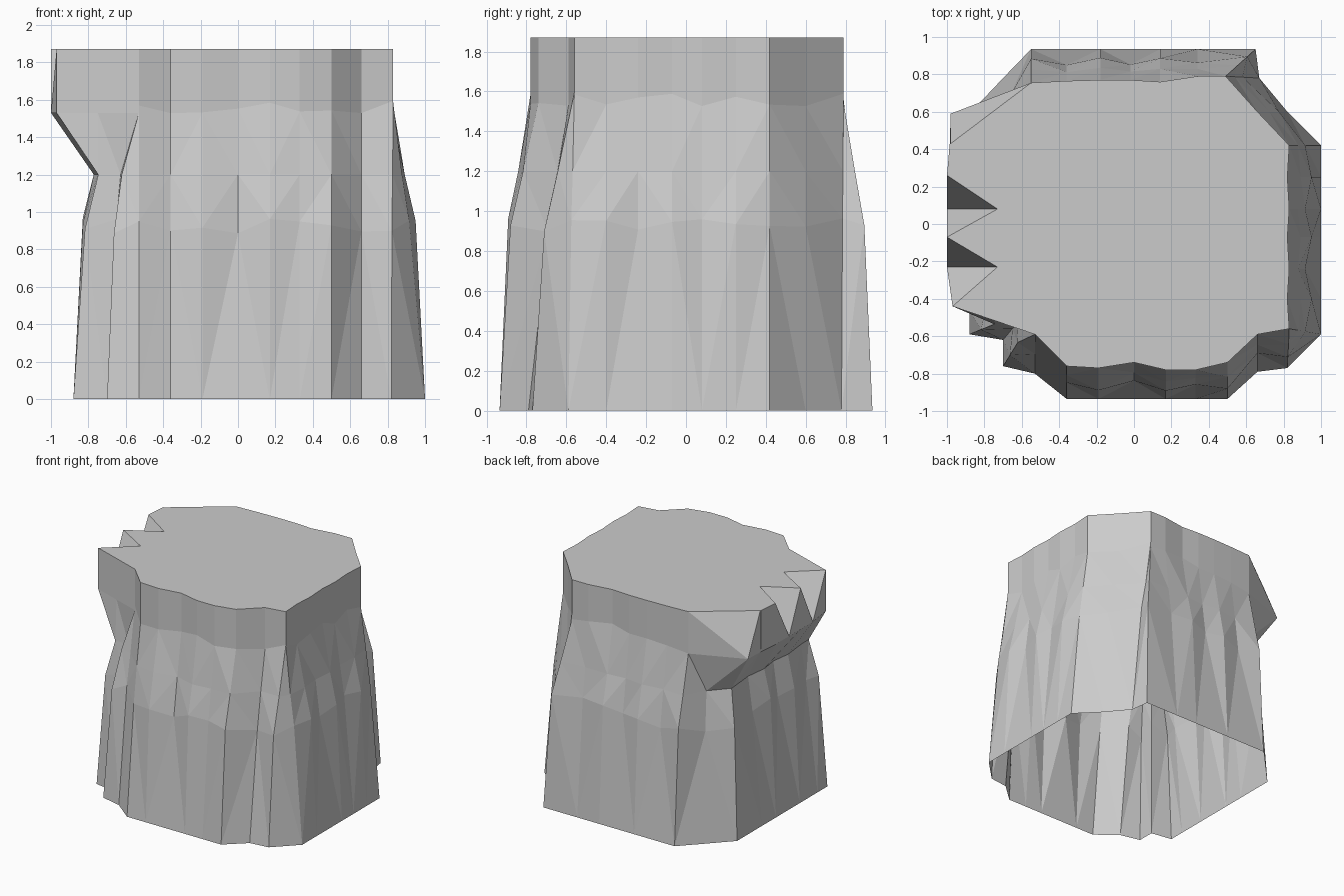
import bpy, bmesh, random

if "Cube" in bpy.data.objects:
    bpy.data.objects.remove(bpy.data.objects["Cube"])
random.seed(4)

TOP_Z = 1.87
# Each column runs up the trunk: (trunk xy, base xy, lip xy, rim xy)
cols = []

def col(trunk, base, lip=None, rim=None):
    lip = lip or trunk
    cols.append((trunk, base, lip, rim or lip))

# Front wall, straight at the ground and wavy at the rim
for x, y in [(-.36, -.76), (-.19, -.77), (0, -.74), (.17, -.78), (.33, -.78), (.5, -.74)]:
    col((x, y), (x, -.935))
# Front right corner flares
col((.66, -.59), (.66, -.79))
col((.83, -.56), (.82, -.77))
col((.83, -.56), (1, -.59))
# Right wall
for i, y in enumerate([-.4, -.24, -.07, .08, .25, .42]):
    col((.82 + .01 * (i % 2), y), (1, y))
# Back right corner
col((.66, .6), (.82, .6))
col((.49, .79), (.67, .78))
col((.49, .79), (.65, .935))
# Back wall
for x, y in [(.34, .79), (.14, .76), (-.02, .77), (-.18, .77), (-.36, .765), (-.55, .755)]:
    col((x, y), (x, .935))
# Back left corner, flaring out into the overhanging lip
col((-.62, .6), (-.70, .78), (-.98, .59), (-.98, .43))
col((-.70, .45), (-.88, .59), (-.985, .43))
# Left wall with the notched lip
for y, notch in [(.26, 0), (.08, 1), (-.07, 0), (-.23, 1)]:
    col((-.70, y), (-.88, y), (-1, y), (-.73 if notch else -1, y))
col((-.70, -.42), (-.88, -.46), (-.97, -.44))
# Front left corner folds
col((-.66, -.5), (-.88, -.59), (-.97, -.44))
col((-.6, -.5), (-.70, -.62), (-.75, -.515))
col((-.57, -.55), (-.70, -.76), (-.53, -.59))
col((-.53, -.59), (-.53, -.80))

def mix(a, b, t):
    return (a[0] + (b[0] - a[0]) * t, a[1] + (b[1] - a[1]) * t)

bm = bmesh.new()
grid = []
for i, (trunk, base, lip, rim) in enumerate(cols):
    bulge = .72 if i % 2 else .5          # alternating bark ridges and grooves
    mid_z = .92 + random.uniform(-.04, .05)
    lip_z = 1.55 + random.uniform(-.03, .05)
    if lip != trunk:
        lip_z = 1.53
    points = [(*base, 0), (*mix(trunk, base, bulge), mid_z),
              (*mix(trunk, base, bulge * .55), 1.2),
              (*lip, lip_z), (*rim, TOP_Z)]
    grid.append([bm.verts.new(p) for p in points])

# Bark walls (the underside stays open)
for i, a in enumerate(grid):
    b = grid[(i + 1) % len(grid)]
    for k in range(4):
        bm.faces.new((a[k], b[k], b[k + 1], a[k + 1]))
# Flat cut top
bm.faces.new([c[4] for c in grid])
bmesh.ops.remove_doubles(bm, verts=bm.verts, dist=.002)
walls = [f for f in bm.faces if len(f.verts) == 4]
bmesh.ops.triangulate(bm, faces=walls)

mesh = bpy.data.meshes.new("tree_stump")
bm.to_mesh(mesh)
bm.free()
stump = bpy.data.objects.new("tree_stump", mesh)
bpy.context.collection.objects.link(stump)
grey = bpy.data.materials.new("plain grey")
grey.diffuse_color = (.6, .6, .6, 1)
grey.use_nodes = True
grey.node_tree.nodes["Principled BSDF"].inputs["Base Color"].default_value = grey.diffuse_color
mesh.materials.append(grey)
